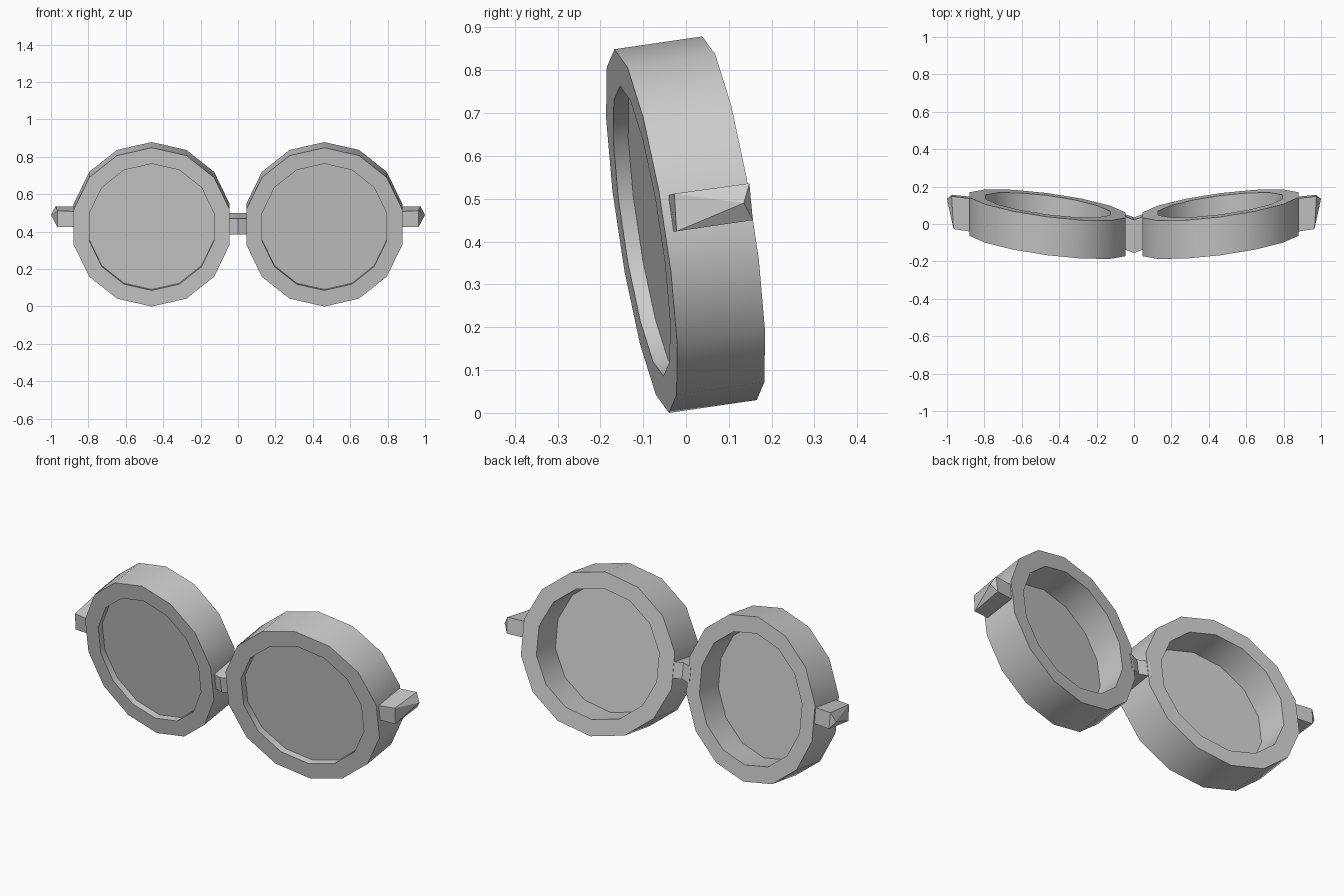
import bpy, bmesh, math
from mathutils import Vector

if "Cube" in bpy.data.objects:
    bpy.data.objects.remove(bpy.data.objects["Cube"])

grey = bpy.data.materials.new("plain_grey")
grey.use_nodes = True
colour = (0.6, 0.6, 0.6, 1)
grey.diffuse_color = colour
grey.node_tree.nodes["Principled BSDF"].inputs["Base Color"].default_value = colour

SIDES = 14
DEPTH = Vector((0, 0.205, 0.03))      # front-to-back direction of the frames
YAW, LEAN = 0.13, -0.15               # slopes of the rim plane along x and z


def finish(name, bm, smooth=False):
    bmesh.ops.recalc_face_normals(bm, faces=bm.faces)
    mesh = bpy.data.meshes.new(name)
    bm.to_mesh(mesh)
    bm.free()
    mesh.materials.append(grey)
    obj = bpy.data.objects.new(name, mesh)
    bpy.context.collection.objects.link(obj)
    if smooth:
        bpy.ops.object.select_all(action='DESELECT')
        obj.select_set(True)
        bpy.context.view_layer.objects.active = obj
        bpy.ops.object.shade_smooth_by_angle(angle=math.radians(30))


def rim_loop(bm, side, radius, t):
    """Polygon on the slanted rim plane, t = 0 at the front, 1 at the back."""
    verts = []
    for i in range(SIDES):
        a = math.tau * i / SIDES
        x, z = radius * 1.007 * math.sin(a), radius * math.cos(a)
        p = Vector((0.4615 + x, -0.1035 + YAW * x + LEAN * z, 0.4245 + z)) + DEPTH * t
        verts.append(bm.verts.new((p.x * side, p.y, p.z)))
    return verts


def bridge(bm, a, b):
    n = len(a)
    for i in range(n):
        j = (i + 1) % n
        bm.faces.new((a[i], a[j], b[j], b[i]))


for side, word in ((1, "left"), (-1, "right")):
    # Thick ring around the lens
    bm = bmesh.new()
    loops = [rim_loop(bm, side, r, t)
             for r, t in ((0.3385, 0), (0.4245, 0), (0.4245, 1), (0.3385, 1))]
    for i in range(4):
        bridge(bm, loops[i], loops[(i + 1) % 4])
    finish(word + "_frame", bm, smooth=True)

    # Recessed lens
    bm = bmesh.new()
    front, back = [rim_loop(bm, side, 0.34, t) for t in (0.17, 0.2)]
    bridge(bm, front, back)
    bm.faces.new(front)
    bm.faces.new(back)
    finish(word + "_lens", bm)

    # Strap lug with a pointed outer face
    bm = bmesh.new()
    v = [bm.verts.new((x * side, y, z)) for x, y, z in (
        (0.865, -0.042, 0.508), (0.965, -0.027, 0.512),
        (0.965, -0.022, 0.424), (0.865, -0.03, 0.424),
        (0.865, 0.135, 0.534), (0.975, 0.148, 0.536),
        (0.972, 0.156, 0.45), (0.865, 0.145, 0.45))]
    tip = bm.verts.new((1.0 * side, 0.135, 0.49))
    for f in ((0, 1, 2, 3), (4, 5, 6, 7), (0, 1, 5, 4), (3, 2, 6, 7), (0, 3, 7, 4)):
        bm.faces.new([v[i] for i in f])
    for a, b in ((1, 2), (2, 6), (6, 5), (5, 1)):
        bm.faces.new((v[a], v[b], tip))
    finish(word + "_strap_lug", bm)

# Nose bridge, bent forward in the middle
bm = bmesh.new()
sections = []
for x, shift in ((-0.06, 0.022), (0, 0), (0.06, 0.022)):
    sections.append([bm.verts.new((x, y + shift, z)) for y, z in (
        (-0.155, 0.47), (-0.142, 0.385), (0.035, 0.415), (0.022, 0.5))])
bridge(bm, sections[0], sections[1])
bridge(bm, sections[1], sections[2])
bm.faces.new(sections[0])
bm.faces.new(sections[2])
finish("nose_bridge", bm)
